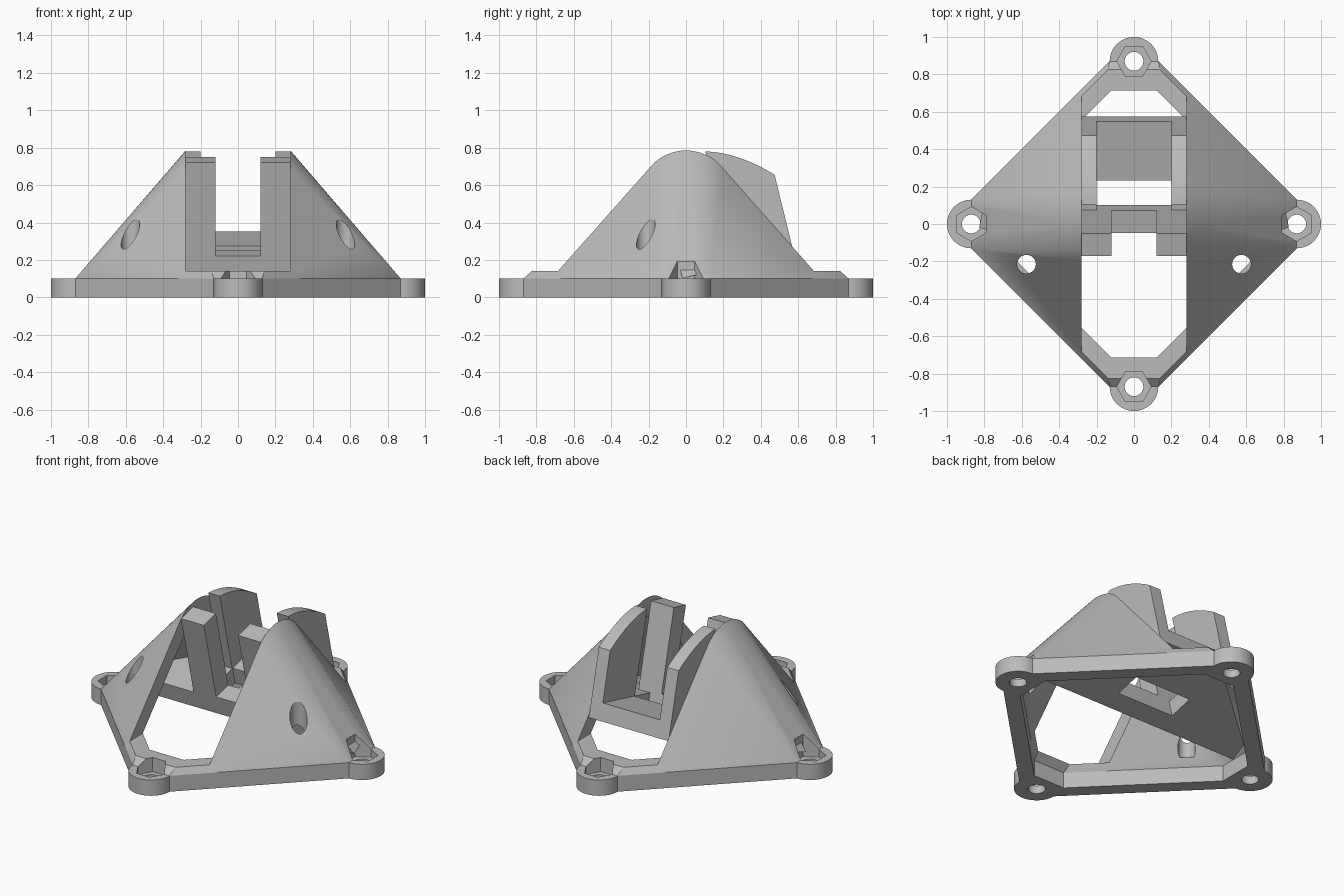
import bpy, bmesh, math
from mathutils import Vector, Matrix

cube = bpy.data.objects.get("Cube")
if cube:
    bpy.data.objects.remove(cube, do_unlink=True)

grey = bpy.data.materials.new("plain grey")
grey.use_nodes = True
GREY = (0.5, 0.5, 0.5, 1)
grey.diffuse_color = GREY
grey.node_tree.nodes["Principled BSDF"].inputs["Base Color"].default_value = GREY


def finish(name, bm):
    bmesh.ops.recalc_face_normals(bm, faces=bm.faces[:])
    mesh = bpy.data.meshes.new(name)
    bm.to_mesh(mesh)
    bm.free()
    mesh.materials.append(grey)
    ob = bpy.data.objects.new(name, mesh)
    bpy.context.collection.objects.link(ob)
    return ob


def hull(name, points):
    bm = bmesh.new()
    for p in points:
        bm.verts.new(p)
    found = bmesh.ops.convex_hull(bm, input=bm.verts[:])
    loose = [v for v in bm.verts if not v.link_faces]
    bmesh.ops.delete(bm, geom=loose, context='VERTS')
    bmesh.ops.dissolve_limit(bm, angle_limit=0.005, verts=bm.verts[:], edges=bm.edges[:])
    return finish(name, bm)


def cylinder(name, x, y, z0, z1, radius, sides, turn=0.0):
    bm = bmesh.new()
    place = Matrix.Translation((x, y, (z0 + z1) / 2)) @ Matrix.Rotation(turn, 4, 'Z')
    bmesh.ops.create_cone(bm, cap_ends=True, segments=sides, radius1=radius,
                          radius2=radius, depth=z1 - z0, matrix=place)
    return finish(name, bm)


# Leaning frame of the cradle: u runs back, v runs up
LEAN = math.atan2(0.237, 0.97)


def leaning(u, v):
    c, s = math.cos(LEAN), math.sin(LEAN)
    return -0.019 + c * u - s * v, 0.102 + s * u + c * v


def prism(name, profile, x0, x1, lean=True):
    bm = bmesh.new()
    pts = [leaning(*p) if lean else p for p in profile]
    face = bm.faces.new([bm.verts.new((x0, y, z)) for y, z in pts])
    ext = bmesh.ops.extrude_face_region(bm, geom=[face])
    moved = [g for g in ext["geom"] if isinstance(g, bmesh.types.BMVert)]
    bmesh.ops.translate(bm, verts=moved, vec=(x1 - x0, 0, 0))
    return finish(name, bm)


def rect(a0, a1, b0, b1):
    return [(a0, b0), (a1, b0), (a1, b1), (a0, b1)]


def combine(ob, other, operation):
    mod = ob.modifiers.new("cut", 'BOOLEAN')
    mod.operation = operation
    mod.solver = 'EXACT'
    mod.object = other
    bpy.context.view_layer.objects.active = ob
    bpy.ops.object.modifier_apply(modifier=mod.name)
    bpy.data.objects.remove(other, do_unlink=True)


def tent(name, reach, half, bottom, radius, ridge):
    """Truncated diamond foot blended up to a horizontal round ridge."""
    pts = []
    for z in (bottom, 0.1):
        for a in (-1, 1):
            for b in (-1, 1):
                pts += [(a * reach, b * half, z), (a * half, b * reach, z)]
    steps = 64
    for i in range(steps):
        t = math.tau * i / steps
        for x in (-ridge, ridge):
            pts.append((x, radius * math.sin(t), 0.535 + radius * math.cos(t)))
    return hull(name, pts)


# Hollow shell with corner pads
shell = tent("shell", 0.87, 0.13, 0, 0.25, 0.28)
corners = [(0.87, 0), (-0.87, 0), (0, 0.87), (0, -0.87)]
for x, y in corners:
    combine(shell, cylinder("pad", x, y, 0, 0.1, 0.13, 48), 'UNION')
combine(shell, tent("hollow", 0.76, 0.11, -0.05, 0.18, 0.24), 'DIFFERENCE')
combine(shell, prism("gap", rect(-1.2, 1.2, 0.14, 1), -0.28, 0.28, False), 'DIFFERENCE')

# Screw holes, nut pockets and slanted-wall holes
for x, y in corners:
    turn = 0 if x else math.pi / 2
    combine(shell, cylinder("nut_pocket", x, y, 0.05, 0.6, 0.092, 6, turn), 'DIFFERENCE')
    combine(shell, cylinder("screw_hole", x, y, -0.1, 0.2, 0.05, 32), 'DIFFERENCE')
for x in (-0.575, 0.575):
    combine(shell, cylinder("wall_hole", x, -0.215, 0.15, 0.8, 0.05, 32), 'DIFFERENCE')

# Sloping floor: a wide part inside the shell and the open cradle floor
ARM, GAP, DEPTH, FLOOR = 0.124, 0.285, 0.61, 0.108
floor = prism("wide_floor", rect(0, DEPTH, 0, FLOOR), -0.95, 0.95)
combine(floor, tent("limit", 0.83, 0.12, -0.05, 0.22, 0.26), 'INTERSECT')
cradle = prism("cradle_floor", rect(0, DEPTH, 0, FLOOR), -0.28, 0.28)
for part in (floor, cradle):
    combine(part, prism("window", rect(ARM, GAP, -0.2, 0.4), -0.2, 0.2), 'DIFFERENCE')

# Front upright with a deep notch
upright = prism("front_upright", rect(0, ARM, 0, 0.637), -0.28, 0.28)
combine(upright, prism("notch", rect(-0.2, 0.4, 0.122, 0.9), -0.12, 0.12), 'DIFFERENCE')

# Side walls with curved tops
curve = []
for i in range(13):
    u = 0.28 + (DEPTH - 0.28) * i / 12
    curve.append((u, 0.629 - 0.464 * (u - 0.28) - 1.116 * (u - 0.28) * (u - 0.461)))
wall_profile = [(DEPTH, 0), (0.28, 0)] + curve
walls = [prism("left_wall", wall_profile, 0.2, 0.28),
         prism("right_wall", wall_profile, -0.28, -0.2)]

# Smooth the round surfaces, keep the edges crisp
bpy.ops.object.select_all(action='DESELECT')
for ob in [shell, floor, cradle, upright] + walls:
    ob.select_set(True)
bpy.context.view_layer.objects.active = shell
bpy.ops.object.shade_smooth_by_angle(angle=math.radians(25))
